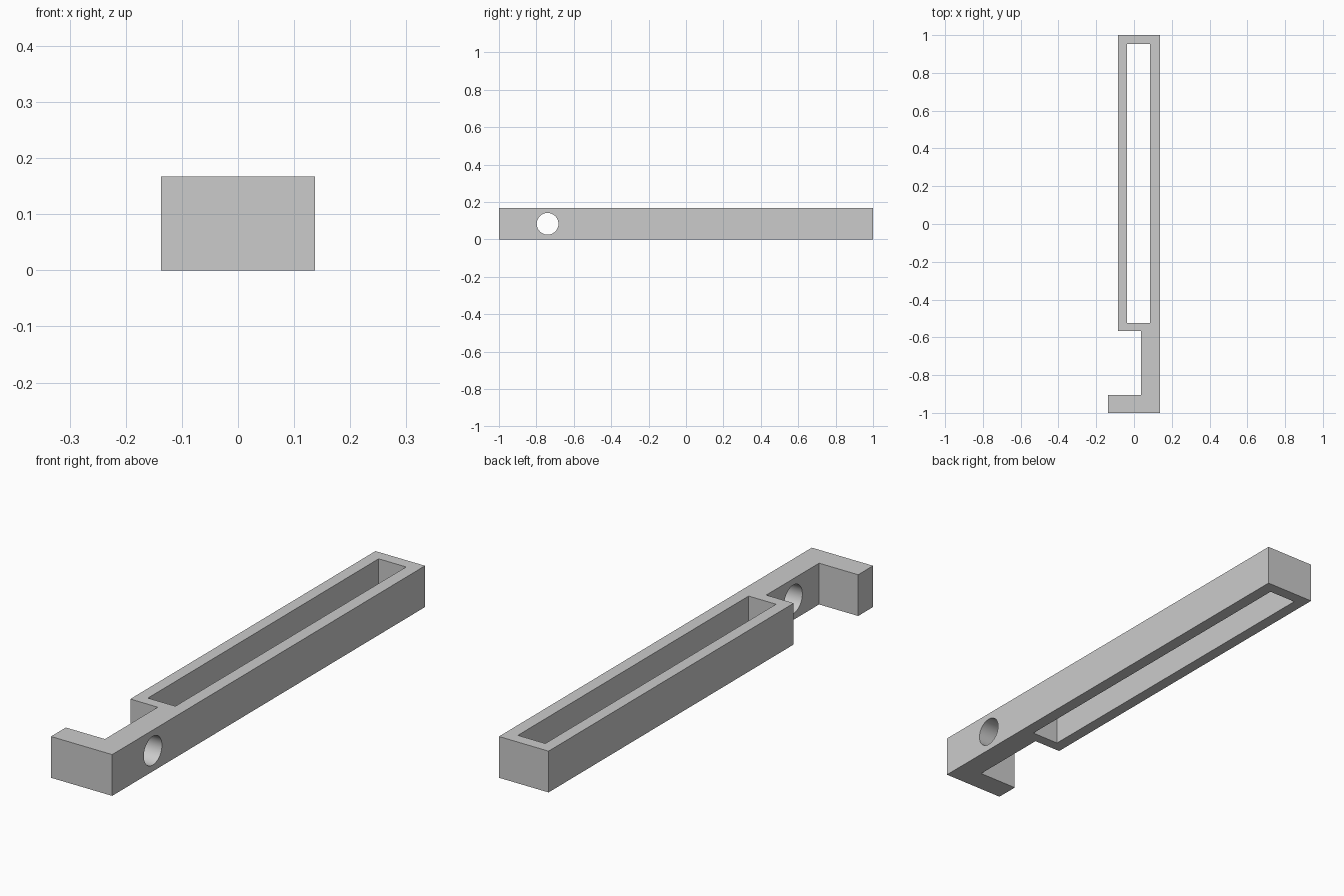
import bpy, bmesh, math

HEIGHT = 0.167

cube = bpy.data.objects.get("Cube")
if cube:
    bpy.data.objects.remove(cube, do_unlink=True)

grey = bpy.data.materials.new("plain grey")
grey.use_nodes = True
colour = (0.6, 0.6, 0.6, 1)
grey.diffuse_color = colour
grey.node_tree.nodes["Principled BSDF"].inputs["Base Color"].default_value = colour


def prism(name, outline, bottom, top):
    """Extrude an outline upwards into a closed solid."""
    bm = bmesh.new()
    base = bm.faces.new([bm.verts.new((x, y, bottom)) for x, y in outline])
    raised = bmesh.ops.extrude_face_region(bm, geom=[base])["geom"]
    verts = [v for v in raised if isinstance(v, bmesh.types.BMVert)]
    bmesh.ops.translate(bm, verts=verts, vec=(0, 0, top - bottom))
    bmesh.ops.recalc_face_normals(bm, faces=bm.faces)
    mesh = bpy.data.meshes.new(name)
    bm.to_mesh(mesh)
    bm.free()
    mesh.materials.append(grey)
    obj = bpy.data.objects.new(name, mesh)
    bpy.context.collection.objects.link(obj)
    return obj


def cut(target, cutter):
    """Subtract a cutter, apply the result and remove the cutter."""
    mod = target.modifiers.new("cut", "BOOLEAN")
    mod.operation = "DIFFERENCE"
    mod.solver = "EXACT"
    mod.object = cutter
    bpy.ops.object.select_all(action="DESELECT")
    bpy.context.view_layer.objects.active = target
    target.select_set(True)
    bpy.ops.object.modifier_apply(modifier=mod.name)
    bpy.data.objects.remove(cutter, do_unlink=True)


# Long frame, narrow arm and hooked foot in one outline
bracket = prism("slotted_bracket", [
    (-0.137, -1), (0.137, -1), (0.137, 1), (-0.085, 1),
    (-0.085, -0.567), (0.038, -0.567), (0.038, -0.905), (-0.137, -0.905),
], 0, HEIGHT)

# Long slot through the frame
slot = prism("slot_cutter", [
    (-0.037, -0.523), (0.086, -0.523), (0.086, 0.952), (-0.037, 0.952),
], -0.1, HEIGHT + 0.1)
cut(bracket, slot)

# Round hole through the arm
bpy.ops.mesh.primitive_cylinder_add(
    vertices=64, radius=0.058, depth=0.3,
    location=(0.09, -0.74, HEIGHT / 2), rotation=(0, math.pi / 2, 0))
hole = bpy.context.object
hole.name = "hole_cutter"
hole.data.materials.append(grey)
cut(bracket, hole)

bpy.ops.object.shade_smooth_by_angle(angle=math.radians(30))
